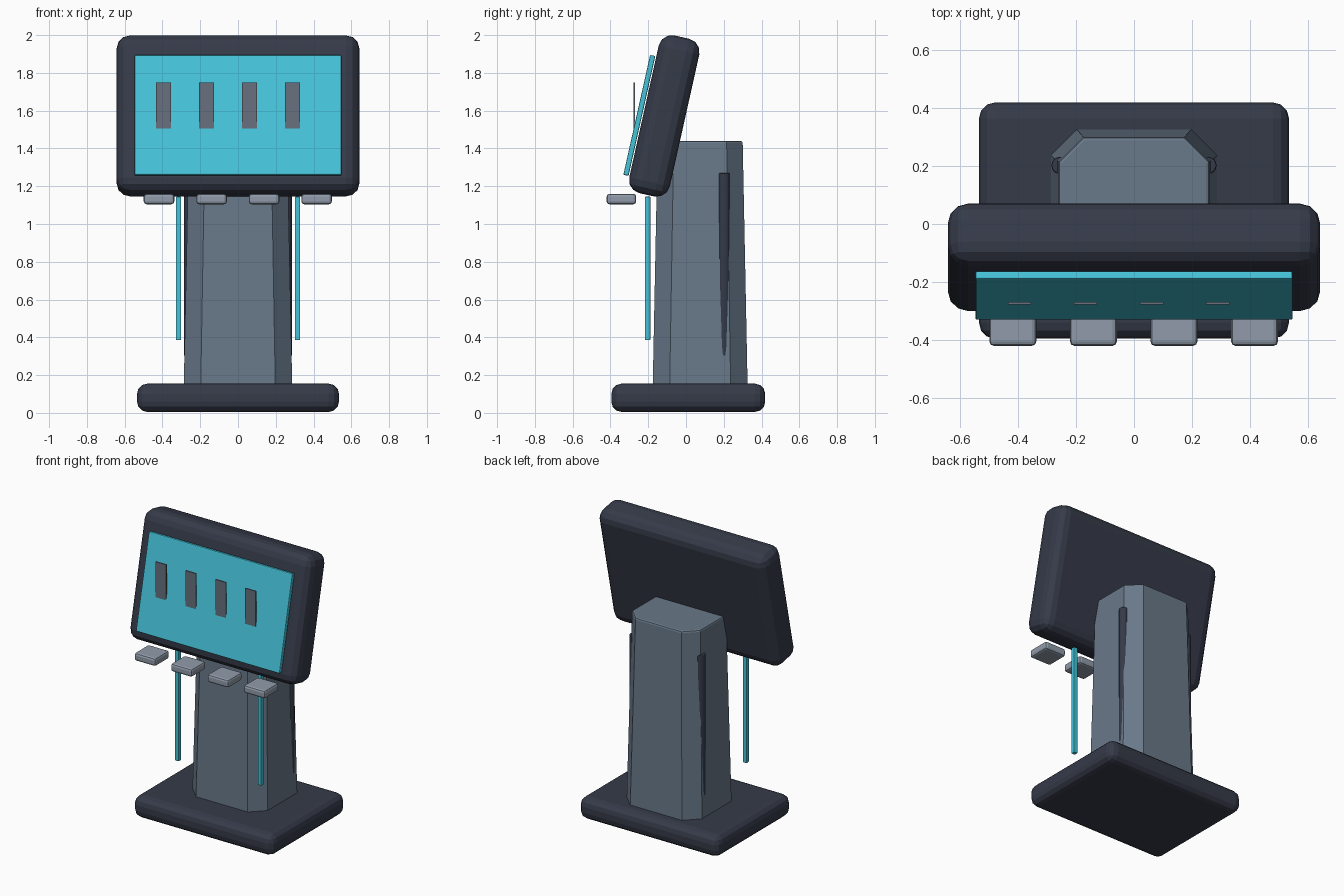
import bpy, bmesh
from math import radians
from mathutils import Matrix, Vector

cube = bpy.data.objects.get("Cube")
if cube:
    bpy.data.objects.remove(cube, do_unlink=True)


def material(name, rgb):
    m = bpy.data.materials.new(name)
    m.use_nodes = True
    m.diffuse_color = (*rgb, 1)
    m.node_tree.nodes["Principled BSDF"].inputs["Base Color"].default_value = (*rgb, 1)
    return m


NAVY = material("dark navy", (0.036, 0.043, 0.066))
STEEL = material("blue steel", (0.14, 0.19, 0.25))
CYAN = material("bright cyan", (0.06, 0.55, 0.70))
SILVER = material("pale silver", (0.28, 0.33, 0.40))
GREY = material("mid grey", (0.14, 0.165, 0.21))


def finish(name, bm, mat, loc=(0, 0, 0), tilt=0, bevel=0, segments=2, limit=30):
    bmesh.ops.recalc_face_normals(bm, faces=bm.faces)
    mesh = bpy.data.meshes.new(name)
    bm.to_mesh(mesh)
    bm.free()
    mesh.materials.append(mat)
    ob = bpy.data.objects.new(name, mesh)
    ob.location = loc
    ob.rotation_euler.x = tilt
    bpy.context.collection.objects.link(ob)
    if bevel:
        mod = ob.modifiers.new("Rounded edges", "BEVEL")
        mod.width, mod.segments = bevel, segments
        mod.limit_method = "ANGLE"
        mod.angle_limit = radians(limit)
    return ob


def box(name, size, loc, mat, **options):
    bm = bmesh.new()
    bmesh.ops.create_cube(bm, size=1, matrix=Matrix.Diagonal((*size, 1)))
    return finish(name, bm, mat, loc, **options)


def octagon(hx, hy, cut):
    pts = [(hx, hy - cut), (hx - cut, hy)]
    pts += [(-x, y) for x, y in reversed(pts)]
    return pts + [(-x, -y) for x, y in pts]


# Foot slab
box("base", (1.07, 0.815, 0.15), (0, 0.012, 0.08), NAVY, bevel=0.055, segments=3)

# Tapered column with chamfered corners
bm = bmesh.new()
rings = []
for z, hx, hy, cut in ((0.1, 0.288, 0.252, 0.09), (1.44, 0.26, 0.225, 0.085)):
    rings.append([bm.verts.new(Vector((x, y + 0.075, z))) for x, y in octagon(hx, hy, cut)])
low, high = rings
for i in range(len(low)):
    j = (i + 1) % len(low)
    bm.faces.new((low[i], low[j], high[j], high[i]))
bm.faces.new(low)
bm.faces.new(high)
finish("column", bm, STEEL, bevel=0.012, limit=60)

# Tilted display head and screen
TILT = -0.22
box("display_head", (1.285, 0.22, 0.855), (0, -0.115, 1.572), NAVY,
    tilt=TILT, bevel=0.07, segments=3)
box("screen", (1.095, 0.028, 0.65), (0, -0.247, 1.575), CYAN,
    tilt=TILT, bevel=0.006)

# Upright bars standing out of the screen, and keys below it
for i in range(4):
    box(f"screen_bar_{i + 1}", (0.08, 0.008, 0.3), (-0.395 + 0.228 * i, -0.273, 1.6), GREY)
    box(f"key_{i + 1}", (0.162, 0.157, 0.055), (-0.418 + 0.278 * i, -0.342, 1.132),
        SILVER, bevel=0.015)

# Light strips and the half sunken rods on both sides
for side, s in (("left", 1), ("right", -1)):
    box(f"light_strip_{side}", (0.028, 0.028, 0.76), (s * 0.315, -0.203, 0.765),
        CYAN, bevel=0.004)
    bm = bmesh.new()
    bmesh.ops.create_cone(bm, cap_ends=True, segments=16, radius1=0.03,
                          radius2=0.03, depth=0.97)
    finish(f"side_rod_{side}", bm, NAVY, (s * 0.255, 0.202, 0.785), bevel=0.006, limit=60)
